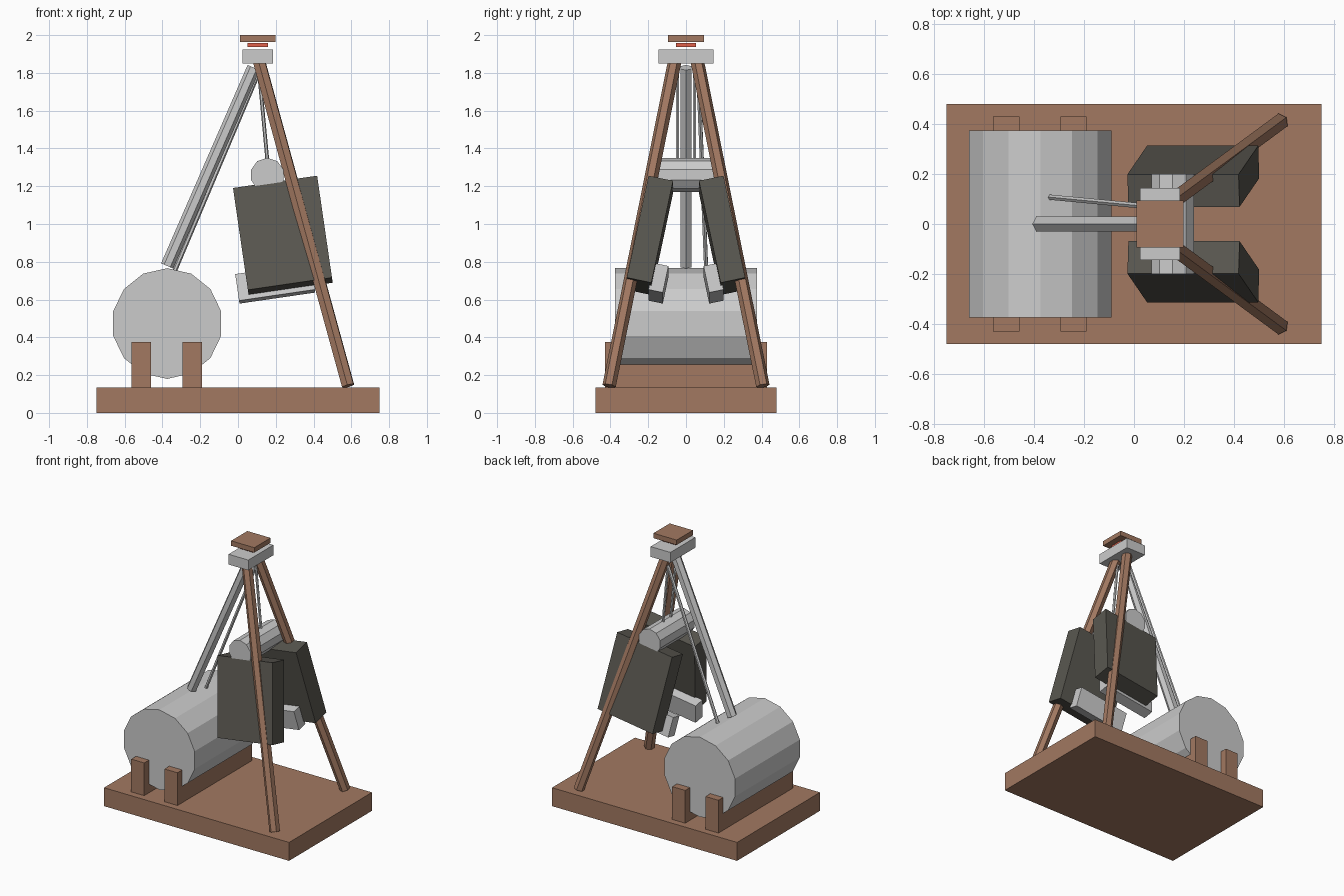
import bpy
from math import radians
from mathutils import Vector

if "Cube" in bpy.data.objects:
    bpy.data.objects.remove(bpy.data.objects["Cube"])


def material(name, rgb):
    m = bpy.data.materials.new(name)
    m.diffuse_color = (*rgb, 1)
    m.use_nodes = True
    m.node_tree.nodes["Principled BSDF"].inputs["Base Color"].default_value = m.diffuse_color
    return m


wood = material("wood", (0.36, 0.19, 0.12))
dark = material("dark_panel", (0.10, 0.095, 0.08))
red = material("red", (0.75, 0.12, 0.07))


def finish(name, mat):
    ob = bpy.context.object
    ob.name = name
    if mat:
        ob.data.materials.append(mat)
    return ob


def box(name, center, size, mat=None, rot=(0, 0, 0)):
    bpy.ops.mesh.primitive_cube_add(size=1, location=center)
    ob = finish(name, mat)
    ob.scale = size
    ob.rotation_euler = [radians(a) for a in rot]
    return ob


def bar(name, a, b, radius, sides, mat=None):
    """Flat-sided cylinder from point a to point b."""
    a, b = Vector(a), Vector(b)
    d = b - a
    bpy.ops.mesh.primitive_cylinder_add(vertices=sides, radius=radius,
                                        depth=d.length, location=(a + b) / 2)
    ob = finish(name, mat)
    ob.rotation_euler = d.to_track_quat('Z', 'Y').to_euler()
    return ob


# Base and cradle beams
box("base", (0, 0, 0.0675), (1.5, 0.96, 0.135), wood)
for x, n in ((-0.512, "outer"), (-0.242, "inner")):
    box(n + "_cradle_beam", (x, 0, 0.25), (0.105, 0.86, 0.25), wood)

# Large tank lying along y
bar("tank", (-0.375, -0.375, 0.473), (-0.375, 0.375, 0.473), 0.293, 14)

# Pole and thin pipe rising from the tank to the head
bar("main_pole", (-0.375, 0, 0.778), (0.083, 0, 1.828), 0.035, 6)
bar("thin_pipe", (-0.333, 0.107, 0.756), (0.1, 0.066, 1.78), 0.012, 6)

# Small drum
bar("small_drum", (0.155, -0.2, 1.26), (0.155, 0.2, 1.26), 0.09, 10)

# Mirrored legs, hanging rods, tilted panels and the blocks under them
for s, side in ((-1, "front"), (1, "back")):
    bar(side + "_leg", (0.583, s * 0.407, 0.143), (0.112, s * 0.06, 1.86), 0.036, 6, wood)
    bar(side + "_hanging_rod", (0.156, s * 0.045, 1.33), (0.11, s * 0.045, 1.82), 0.01, 6)
    tilt = (s * 11.9, -8.3, 0)
    box(side + "_panel", (0.2375, s * 0.191, 0.94), (0.45, 0.133, 0.557), dark, tilt)
    box(side + "_lower_block", (0.197, s * 0.146, 0.686), (0.405, 0.078, 0.145), None, tilt)

# Head block, red spacer and top plate
box("head_block", (0.105, 0, 1.8875), (0.16, 0.29, 0.075))
box("red_spacer", (0.104, 0, 1.948), (0.11, 0.104, 0.02), red)
box("top_plate", (0.104, 0, 1.982), (0.188, 0.188, 0.036), wood)
